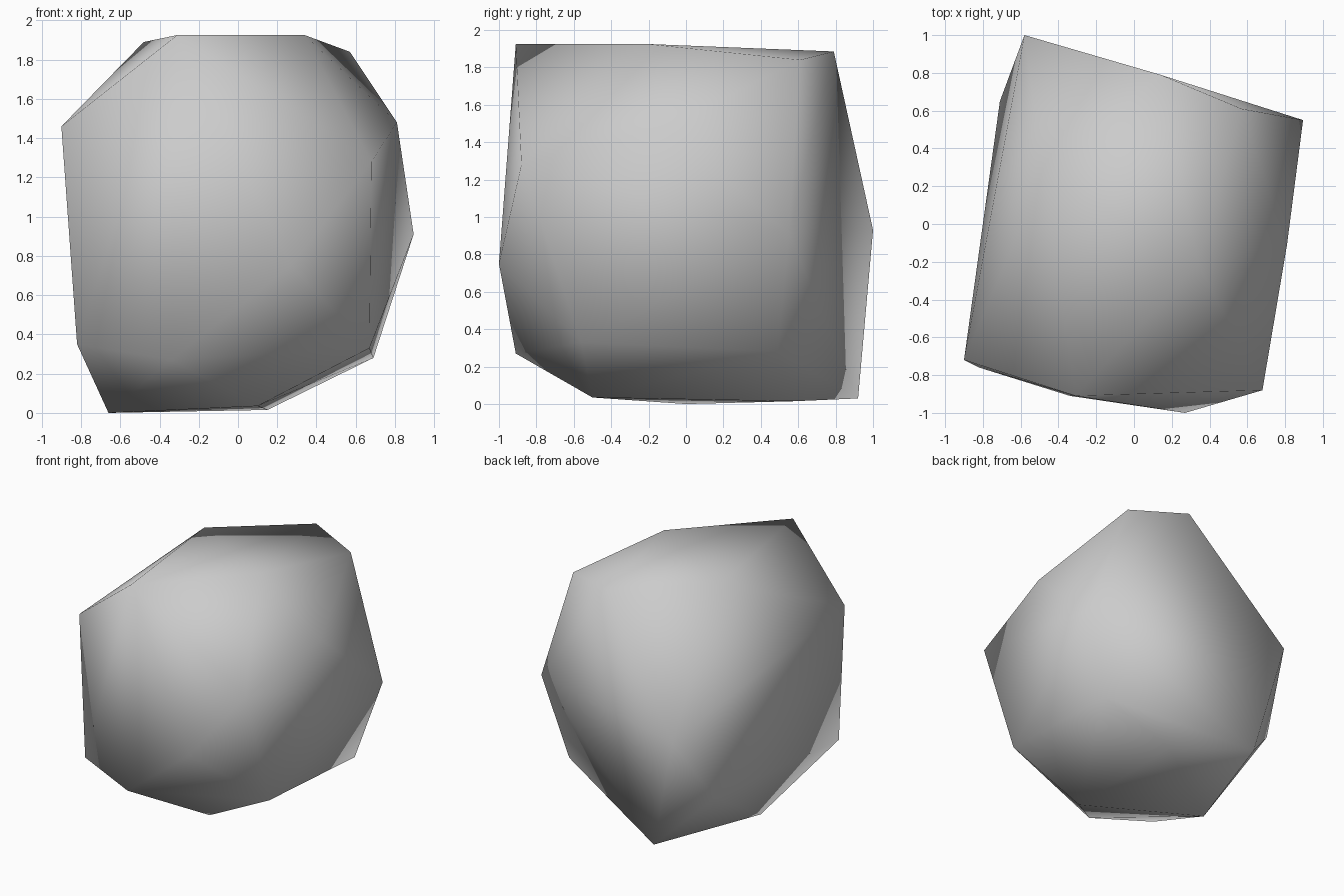
import bpy
import bmesh

default_cube = bpy.data.objects.get("Cube")
if default_cube is not None:
    bpy.data.objects.remove(default_cube, do_unlink=True)


def make_material(name, color):
    material = bpy.data.materials.new(name)
    material.use_nodes = True
    material.diffuse_color = color
    shader = next(n for n in material.node_tree.nodes if n.type == "BSDF_PRINCIPLED")
    shader.inputs["Base Color"].default_value = color
    shader.inputs["Roughness"].default_value = 0.9
    return material


def make_hull(name, corners, material):
    """Wrap a closed, smooth-shaded skin around a few corner points."""
    bm = bmesh.new()
    for corner in corners:
        bm.verts.new(corner)
    bmesh.ops.convex_hull(bm, input=list(bm.verts))
    # Drop any corner that ended up inside the skin
    loose = [v for v in bm.verts if not v.link_faces]
    bmesh.ops.delete(bm, geom=loose, context="VERTS")
    bmesh.ops.recalc_face_normals(bm, faces=list(bm.faces))
    for face in bm.faces:
        face.smooth = True
    mesh = bpy.data.meshes.new(name)
    bm.to_mesh(mesh)
    bm.free()
    mesh.materials.append(material)
    rock = bpy.data.objects.new(name, mesh)
    bpy.context.collection.objects.link(rock)
    return rock


# Nearly level top of the boulder
top_corners = [
    (-.31, -.91, 1.925), (.34, -.21, 1.925), (-.48, .26, 1.89),
    (.14, .79, 1.885), (.57, .61, 1.84),
]

# Bulging sides, from the upper to the lower corners
side_corners = [
    (-.9, -.72, 1.46), (.81, -.11, 1.48), (.68, -.88, 1.28),
    (-.58, 1, .93), (.895, .55, .91), (.27, -1, .75),
    (-.71, .65, .39), (-.82, -.76, .35), (.67, -.56, .33),
    (-.34, -.91, .27), (.69, .49, .28),
]

# Flat underside
base_corners = [
    (-.36, .92, .03), (.15, .58, .015), (.1, -.5, .035), (-.66, 0, 0),
]

stone_grey = make_material("stone_grey", (.6, .6, .6, 1))
make_hull("boulder", top_corners + side_corners + base_corners, stone_grey)
